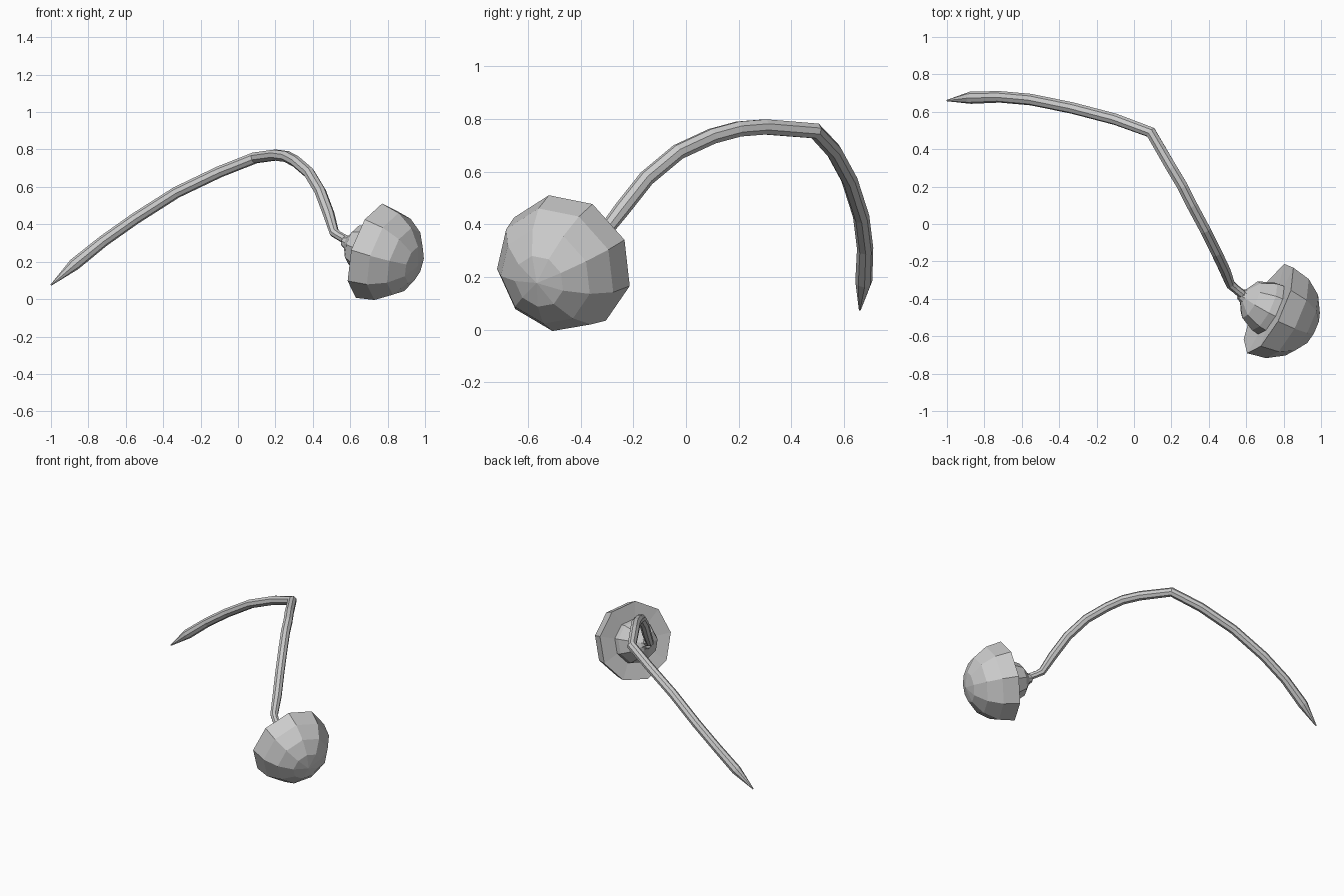
import bpy, bmesh, math
from mathutils import Vector

if "Cube" in bpy.data.objects:
    bpy.data.objects.remove(bpy.data.objects["Cube"])


def tube(name, points, depth, sides=8):
    """Faceted tube through (x, y, z, radius factor) points."""
    cu = bpy.data.curves.new(name, 'CURVE')
    cu.dimensions = '3D'
    cu.bevel_depth = depth
    cu.bevel_resolution = (sides - 4) // 2
    cu.use_fill_caps = True
    sp = cu.splines.new('POLY')
    sp.points.add(len(points) - 1)
    for p, (x, y, z, r) in zip(sp.points, points):
        p.co = (x, y, z, 1)
        p.radius = r
    sp.use_smooth = False
    ob = bpy.data.objects.new(name, cu)
    bpy.context.collection.objects.link(ob)
    bpy.ops.object.select_all(action='DESELECT')
    ob.select_set(True)
    bpy.context.view_layer.objects.active = ob
    bpy.ops.object.convert(target='MESH')
    return ob


def lathe(name, profile, centre, axis, up, sides):
    """Revolve (distance along axis, radius) pairs around an axis."""
    a = Vector(axis).normalized()
    u = Vector(up)
    u = (u - a * u.dot(a)).normalized()
    v = a.cross(u)
    c = Vector(centre)
    bm = bmesh.new()
    rings = []
    for t, r in profile:
        if r == 0:
            rings.append([bm.verts.new(c + a * t)] * sides)
            continue
        angles = [2 * math.pi * i / sides for i in range(sides)]
        rings.append([bm.verts.new(c + a * t + (u * math.cos(g) + v * math.sin(g)) * r)
                      for g in angles])
    for lo, hi in zip(rings, rings[1:]):
        for i in range(sides):
            j = (i + 1) % sides
            bm.faces.new(list(dict.fromkeys((lo[i], lo[j], hi[j], hi[i]))))
    bmesh.ops.recalc_face_normals(bm, faces=bm.faces)
    me = bpy.data.meshes.new(name)
    bm.to_mesh(me)
    bm.free()
    ob = bpy.data.objects.new(name, me)
    bpy.context.collection.objects.link(ob)
    return ob


# Curved stem: pointed tip, long arc, kink, hook, slim neck
tube("stem", [
    (-1.0, 0.66, 0.075, 0.12), (-0.875, 0.675, 0.185, 1.05),
    (-0.72, 0.68, 0.31, 1), (-0.55, 0.665, 0.43, 1), (-0.33, 0.62, 0.57, 1),
    (-0.10, 0.56, 0.68, 1), (0.09, 0.49, 0.755, 1), (0.20, 0.30, 0.77, 1),
    (0.26, 0.20, 0.762, 1), (0.31, 0.10, 0.735, 1), (0.38, -0.03, 0.675, 1),
    (0.44, -0.15, 0.575, 1), (0.485, -0.245, 0.455, 1), (0.515, -0.322, 0.355, 0.85),
    (0.54, -0.345, 0.338, 0.75), (0.59, -0.385, 0.31, 0.8)], 0.031)

# Domed head with a flared collar on its flat underside
R, D = 0.267, 0.28
dome = [(D * math.sin(math.radians(22.5 * i)), R * math.cos(math.radians(22.5 * i)))
        for i in range(4)] + [(D, 0)]
collar = [(-0.18, 0), (-0.18, 0.028), (-0.155, 0.04), (-0.11, 0.108), (-0.03, 0.145), (0.01, 0.15)]
lathe("head", collar + dome, (0.72, -0.45, 0.258), (0.87, -0.42, -0.29),
      (0.07, -0.08, 0.245), 9)
